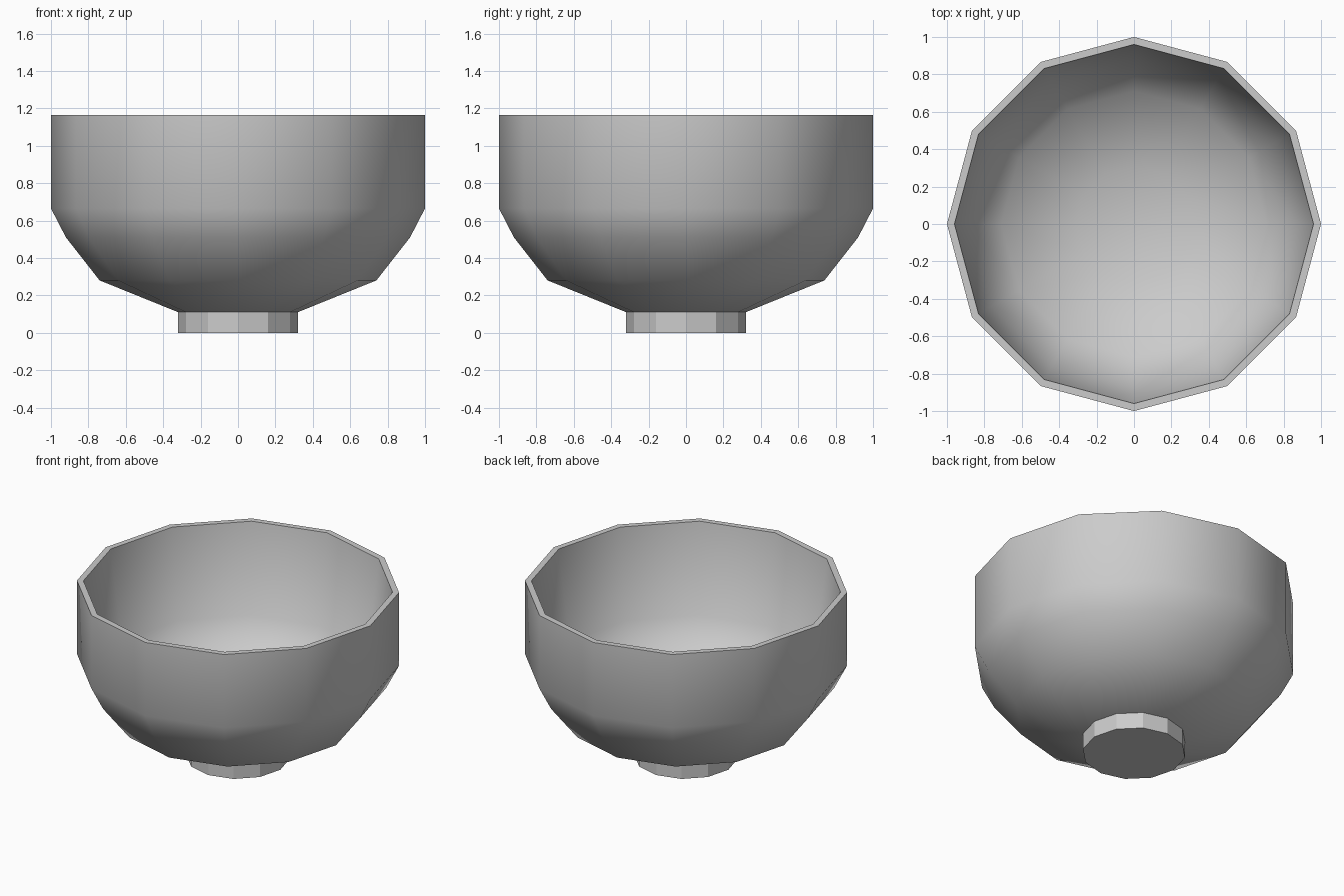
import bpy, bmesh, math

if "Cube" in bpy.data.objects:
    bpy.data.objects.remove(bpy.data.objects["Cube"])

SIDES = 12

grey = bpy.data.materials.new("grey")
grey.diffuse_color = (0.55, 0.55, 0.55, 1)
grey.use_nodes = True
grey.node_tree.nodes["Principled BSDF"].inputs["Base Color"].default_value = grey.diffuse_color


def revolve(name, profile, flat_bands=(), smooth=True):
    """Spin an (r, z) profile into a closed 12-sided solid, capped at both ends."""
    bm = bmesh.new()
    rings = []
    for r, z in profile:
        rings.append([bm.verts.new((r * math.cos(2 * math.pi * i / SIDES),
                                    r * math.sin(2 * math.pi * i / SIDES), z))
                      for i in range(SIDES)])
    for b, (lo, hi) in enumerate(zip(rings, rings[1:])):
        for i in range(SIDES):
            j = (i + 1) % SIDES
            f = bm.faces.new((lo[i], lo[j], hi[j], hi[i]))
            f.smooth = smooth and b not in flat_bands
    for ring in (rings[0][::-1], rings[-1]):
        bm.faces.new(ring).smooth = smooth
    bmesh.ops.recalc_face_normals(bm, faces=bm.faces)
    mesh = bpy.data.meshes.new(name)
    bm.to_mesh(mesh)
    bm.free()
    mesh.materials.append(grey)
    obj = bpy.data.objects.new(name, mesh)
    bpy.context.collection.objects.link(obj)
    return obj


# Bowl: outer wall from the base up, flat rim (band 4), inner wall back down
outer = [(0.32, 0.11), (0.74, 0.28), (0.92, 0.51), (1.0, 0.665), (1.0, 1.165)]
inner = [(0.96, 1.165), (0.88, 0.56), (0.71, 0.36), (0.31, 0.20)]
revolve("bowl", outer + inner, flat_bands=(4,))

# Foot: short faceted ring under the bowl
revolve("foot", [(0.32, 0.0), (0.32, 0.11)], smooth=False)
